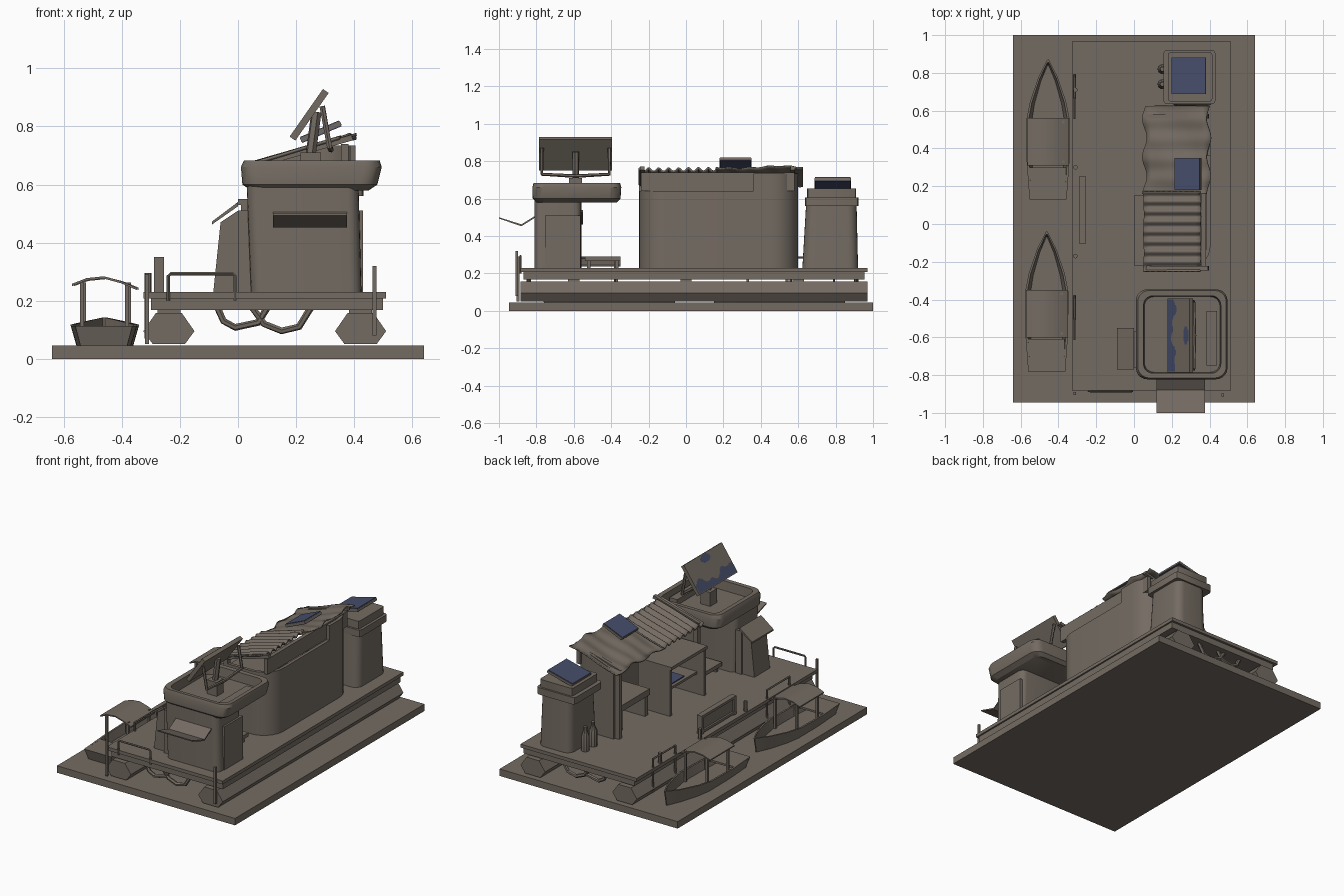
import bpy, bmesh, math
from mathutils import Matrix, Vector

if "Cube" in bpy.data.objects:
    bpy.data.objects.remove(bpy.data.objects["Cube"])


def material(name, col):
    m = bpy.data.materials.new(name)
    m.diffuse_color = (*col, 1)
    m.use_nodes = True
    m.node_tree.nodes["Principled BSDF"].inputs["Base Color"].default_value = m.diffuse_color
    return m


BROWN = material("weathered brown", (0.175, 0.148, 0.122))
BLUE = material("solar blue", (0.06, 0.075, 0.145))


def finish(name, bm, mat=BROWN):
    bmesh.ops.recalc_face_normals(bm, faces=bm.faces)
    me = bpy.data.meshes.new(name)
    bm.to_mesh(me)
    bm.free()
    me.materials.append(mat)
    ob = bpy.data.objects.new(name, me)
    bpy.context.collection.objects.link(ob)
    return ob


def box(name, x0, x1, y0, y1, z0, z1, mat=BROWN, tilt=0):
    """Box by extents; tilt turns it about its own y axis (+x side up)."""
    bm = bmesh.new()
    bmesh.ops.create_cube(bm, size=1)
    c = Vector(((x0 + x1) / 2, (y0 + y1) / 2, (z0 + z1) / 2))
    M = (Matrix.Translation(c) @ Matrix.Rotation(-math.radians(tilt), 4, 'Y')
         @ Matrix.Diagonal((x1 - x0, y1 - y0, z1 - z0, 1)))
    bmesh.ops.transform(bm, matrix=M, verts=bm.verts)
    return finish(name, bm, mat)


def loft(name, rings, mat=BROWN, closed=False):
    """Skin a list of equal-length rings; cap ends unless closed."""
    bm = bmesh.new()
    vs = [[bm.verts.new(p) for p in r] for r in rings]
    n = len(vs[0])
    pairs = list(zip(vs, vs[1:])) + ([(vs[-1], vs[0])] if closed else [])
    for a, b in pairs:
        for i in range(n):
            bm.faces.new((a[i], a[(i + 1) % n], b[(i + 1) % n], b[i]))
    if not closed:
        bm.faces.new(vs[0])
        bm.faces.new(vs[-1])
    return finish(name, bm, mat)


def prism_y(name, pts, y0, y1, mat=BROWN):
    return loft(name, [[(x, y, z) for x, z in pts] for y in (y0, y1)], mat)


def prism_x(name, pts, x0, x1, mat=BROWN):
    return loft(name, [[(x, y, z) for y, z in pts] for x in (x0, x1)], mat)


def rr(x0, x1, y0, y1, r, z, n=5):
    """Rounded rectangle ring."""
    out = []
    for k, (cx, cy) in enumerate([(x1 - r, y1 - r), (x0 + r, y1 - r), (x0 + r, y0 + r), (x1 - r, y0 + r)]):
        for i in range(n + 1):
            a = math.pi / 2 * (k + i / n)
            out.append((cx + r * math.cos(a), cy + r * math.sin(a), z))
    return out


def tube(name, pts, r, sides=6):
    P = [Vector(p) for p in pts]
    rings = []
    for i, p in enumerate(P):
        d = (P[min(i + 1, len(P) - 1)] - P[max(i - 1, 0)]).normalized()
        u = d.orthogonal().normalized() if i == 0 else (u - d * u.dot(d)).normalized()
        v = d.cross(u)
        rings.append([p + r * (math.cos(t) * u + math.sin(t) * v)
                      for t in (2 * math.pi * k / sides for k in range(sides))])
    return loft(name, rings)


# base, deck and pontoons
box("base_plate", -.64, .64, -.945, 1, 0, .045)
box("deck_top", -.325, .51, -.885, .97, .208, .23)
box("deck_frame", -.30, .50, -.87, .955, .168, .208)
for n, x in (("left", -.238), ("right", .422)):
    prism_y("pontoon_" + n, [(x - .088, .095), (x - .055, .05), (x + .055, .05), (x + .088, .095),
                             (x + .045, .157), (x - .045, .157)], -.885, .97)
    for y in (-.6, 0, .6):
        box("pontoon_strut_" + n, x - .04, x + .04, y - .03, y + .03, .15, .18)

# sagging straps under the deck
for y in (-.84, .91):
    tube("strap_a", [(-.07, y, .175), (-.05, y, .13), (-.01, y, .108), (.07, y, .125), (.1, y, .175)], .012)
    tube("strap_b", [(.05, y, .175), (.09, y, .12), (.15, y, .096), (.21, y, .11), (.25, y, .175)], .012)

# front tower with tray roof
loft("tower_body", [rr(.045, .425, -.81, -.56, .04, .225), rr(.03, .415, -.81, -.56, .04, .60)])
loft("tower_tray_roof", [rr(.045, .45, -.80, -.37, .05, .58), rr(.015, .48, -.82, -.35, .06, .60),
                         rr(.01, .495, -.822, -.346, .06, .66), rr(.02, .488, -.815, -.352, .06, .682),
                         rr(.05, .46, -.79, -.38, .05, .68), rr(.055, .455, -.785, -.385, .05, .62)])
box("tray_box", .385, .44, -.75, -.46, .62, .655)
prism_x("front_awning", [(-1, .50), (-.88, .462), (-.80, .512), (-.80, .502), (-.88, .452), (-1, .493)], .12, .375)
box("side_door_plate", .41, .43, -.755, -.565, .23, .51)

# kiosk on the tower's left side
box("kiosk_back", 0, .045, -.76, -.57, .23, .51)
prism_y("kiosk_body", [(-.085, .23), (0, .23), (0, .51), (-.06, .47)], -.74, -.58)
prism_y("kiosk_roof", [(-.09, .462), (0, .525), (0, .54), (-.09, .472)], -.77, -.55)

# large tilted solar panel on its post
box("panel_post_base", .215, .285, -.625, -.555, .62, .71)
tube("panel_post", [(.25, -.59, .70), (.27, -.59, .85)], .018)
for y in (-.77, -.41):
    tube("panel_fork", [(.32, -.59, .72), (.315, y, .73), (.29, y, .87)], .01)
c = Vector((.245, -.59, .84))
box("large_panel", c.x - .1, c.x + .1, -.785, -.395, c.z - .012, c.z + .012, tilt=55)
bm = bmesh.new()
bmesh.ops.create_grid(bm, x_segments=28, y_segments=40, size=.5)
bmesh.ops.transform(bm, verts=bm.verts, matrix=Matrix.Translation(c) @ Matrix.Rotation(-math.radians(55), 4, 'Y')
                    @ Matrix.Translation((0, 0, .014)) @ Matrix.Diagonal((.19, .38, 1, 1)))
cells = finish("large_panel_cells", bm)
cells.data.materials.append(BLUE)
for f in cells.data.polygons:       # worn blue film along the lower edge, one chip on top
    v, u = (f.center.z - c.z) / .16 + .5, (f.center.y + .785) / .39
    worn = .33 + .10 * math.sin(9 * u) + .06 * math.sin(23 * u + 1)
    f.material_index = int(v < worn or (u - .5) ** 2 + (v - .92) ** 2 < .016)

# curved booth wall, open to the left
outer = [p for p in rr(-.2, .405, -.25, .60, .14, 0, 8)]
inner = [p for p in rr(-.2, .385, -.23, .58, .12, 0, 8)]
keep = [i for i in range(len(outer)) if outer[i][0] > .2]
half = len(outer) // 4
order = list(range(3 * half, 4 * half)) + list(range(half))
o = [(.1, -.25)] + [outer[i][:2] for i in order] + [(.1, .60)]
n_ = [(.1, -.23)] + [inner[i][:2] for i in order] + [(.1, .58)]
k = o.index(outer[0][:2])           # where the back corner begins
for nm, a, b, z0, z1 in (("booth_wall", 0, len(o), .225, .64), ("booth_wall_high", k, len(o), .64, .735)):
    rings = [[(*o[i], z0), (*o[i], z1), (*n_[i], z1), (*n_[i], z0)] for i in range(a, b)]
    if nm == "booth_wall_high":
        rings.insert(0, [(.405, .36, z0), (.405, .36, z1), (.385, .36, z1), (.385, .36, z0)])
        for r in rings[-1:]:
            r[1], r[2] = (.1, .60, .675), (.1, .58, .675)
    loft(nm, rings)
for y in (-.235, .57):
    box("booth_front_post", .07, .10, y - .015, y + .015, .225, .675)
    box("booth_rafter", .06, .40, y - .012, y + .012, .705, .725, tilt=16)
box("booth_back_beam", .355, .38, -.24, .58, .64, .74)


# sloping metal roof sheets
def roof(name, x0, x1, y0, y1, lift, amp, freq, wob):
    bm = bmesh.new()
    nx, ny = 10, 90
    g = []
    for i in range(nx + 1):
        row = []
        for j in range(ny + 1):
            x, y = x0 + (x1 - x0) * i / nx, y0 + (y1 - y0) * j / ny
            z = .665 + .29 * (x - .05) + lift + amp * math.sin(freq * y) + wob * math.sin(14 * y + 18 * x)
            row.append(bm.verts.new((x + (wob * 2 * math.sin(31 * y) if i in (0, nx) else 0), y, z)))
        g.append(row)
    for i in range(nx):
        for j in range(ny):
            bm.faces.new((g[i][j], g[i + 1][j], g[i + 1][j + 1], g[i][j + 1]))
    m = finish(name, bm).modifiers.new("thick", 'SOLIDIFY')
    m.thickness = .008


roof("roof_corrugated", .05, .352, -.25, .17, .006, .009, 118, .001)
roof("roof_bent_sheet", .055, .395, .16, .625, .005, .003, 60, .006)


def solar(name, x, y, z, w, d, tilt):
    """Small panel: brown frame with blue plates on both faces."""
    up = Matrix.Rotation(-math.radians(tilt), 3, 'Y') @ Vector((0, 0, .009))
    box(name, x - w / 2, x + w / 2, y - d / 2, y + d / 2, z - .007, z + .007, BROWN, tilt)
    for s, t in ((1, "_top"), (-1, "_under")):
        a, b, e = x + s * up.x, w / 2 - .002, z + s * up.z
        box(name + t, a - b, a + b, y - d / 2 + .003, y + d / 2 - .003, e - .002, e + .002, BLUE, tilt)


solar("roof_solar", .285, .265, .782, .15, .17, 23)

# booth furniture
box("counter_top", 0, .25, -.22, .15, .53, .55)
for y in (-.21, .14):
    box("counter_side", .01, .24, y - .01, y + .01, .23, .53)
box("counter_shelf", .06, .24, -.2, .13, .36, .375)
box("counter_screen", .08, .2, -.1, .06, .375, .381, BLUE)
box("bench_seat", .12, .34, .2, .5, .36, .40)
box("bench_back", .32, .36, .2, .5, .40, .56)
for y in (.22, .48):
    box("bench_leg", .13, .33, y - .015, y + .015, .23, .36)
box("low_bench", .12, .32, -.54, -.35, .265, .29)
for y in (-.52, -.37):
    box("low_bench_leg", .14, .30, y - .01, y + .01, .23, .265)

# back storage tower with stepped lid and bottles
loft("store_body", [rr(.19, .425, .622, .92, .05, .225), rr(.195, .415, .642, .912, .05, .57)])
loft("store_lid", [rr(.155, .432, .635, .922, .02, .56, 2), rr(.155, .432, .635, .922, .02, .605, 2)])
loft("store_rim", [rr(.18, .415, .648, .91, .015, z, 2) for z in (.605, .655)])
solar("store_solar", .29, .785, .682, .185, .195, 14)
for y in (.74, .82):
    loft("bottle", [[(.15 + r * math.cos(a), y + r * math.sin(a), z) for a in
                     (math.pi / 5 * i for i in range(10))]
                    for r, z in ((.026, .23), (.026, .33), (.012, .36), (.012, .385))])

# deck rails, bollards, posts and sign
tube("front_rail", [(-.24, -.885, .2), (-.24, -.885, .285), (-.232, -.885, .293), (-.018, -.885, .293),
                    (-.01, -.885, .285), (-.01, -.885, .2)], .006)
for y0, y1 in ((-.61, -.38), (.56, .79)):
    tube("side_rail", [(-.315, y0, .07), (-.315, y0, .285), (-.315, y1, .285), (-.315, y1, .07)], .007)
for y in (.71, .30, -.17):
    tube("bollard", [(-.31, y, .22), (-.31, y, .295)], .012, 8)
box("mooring_post_right", .463, .477, -.912, -.898, .08, .32)
box("mooring_post_left", -.32, -.306, -.905, -.89, .05, .29)
for y in (-.09, .24):
    box("sign_post", -.29, -.255, y - .012, y + .012, .23, .35)
for z in (.245, .342):
    box("sign_bar", -.29, -.255, -.1, .25, z - .008, z + .008)
box("sign_board", -.278, -.268, -.09, .24, .24, .345)


# two canopied boats
def boat(cx, y0, peak):
    side = [(.098, 0), (.113, .2), (.115, .42), (.095, .52), (.05, .65), (.004, .74)]

    def ring(s, z, dy=0, lift=0):
        pts = [(w * s, y) for w, y in side]
        pts += [(-w, y) for w, y in reversed(pts)]
        return [(cx + w, y0 + dy + y * (.74 - 2 * dy) / .74, z + lift * (y / .74) ** 3) for w, y in pts]
    loft("boat_hull", [ring(.82, .045, .02), ring(1, .112, 0, .03), ring(.9, .112, .015, .03), ring(.75, .06, .03)])
    box("boat_stern_seat", cx - .1, cx + .095, y0 + .01, y0 + .17, .10, .112)
    ya, yb = y0 + .18, y0 + .43
    top = [(-.11, .258), (-.06, .258 + peak * .75), (0, .258 + peak), (.06, .252 + peak * .6), (.112, .245)]
    prism_y("boat_canopy", [(cx + x, z) for x, z in top] + [(cx + x, z - .008) for x, z in reversed(top)], ya, yb)
    for x in (-.075, .08):
        for y in (ya + .02, yb - .02):
            box("boat_canopy_post", cx + x - .007, cx + x + .007, y - .007, y + .007, .06, .262)


boat(-.462, -.78, .026)
boat(-.455, .13, .024)

bpy.ops.object.select_all(action='SELECT')
bpy.context.view_layer.objects.active = cells
bpy.ops.object.shade_smooth_by_angle(angle=math.radians(32))
